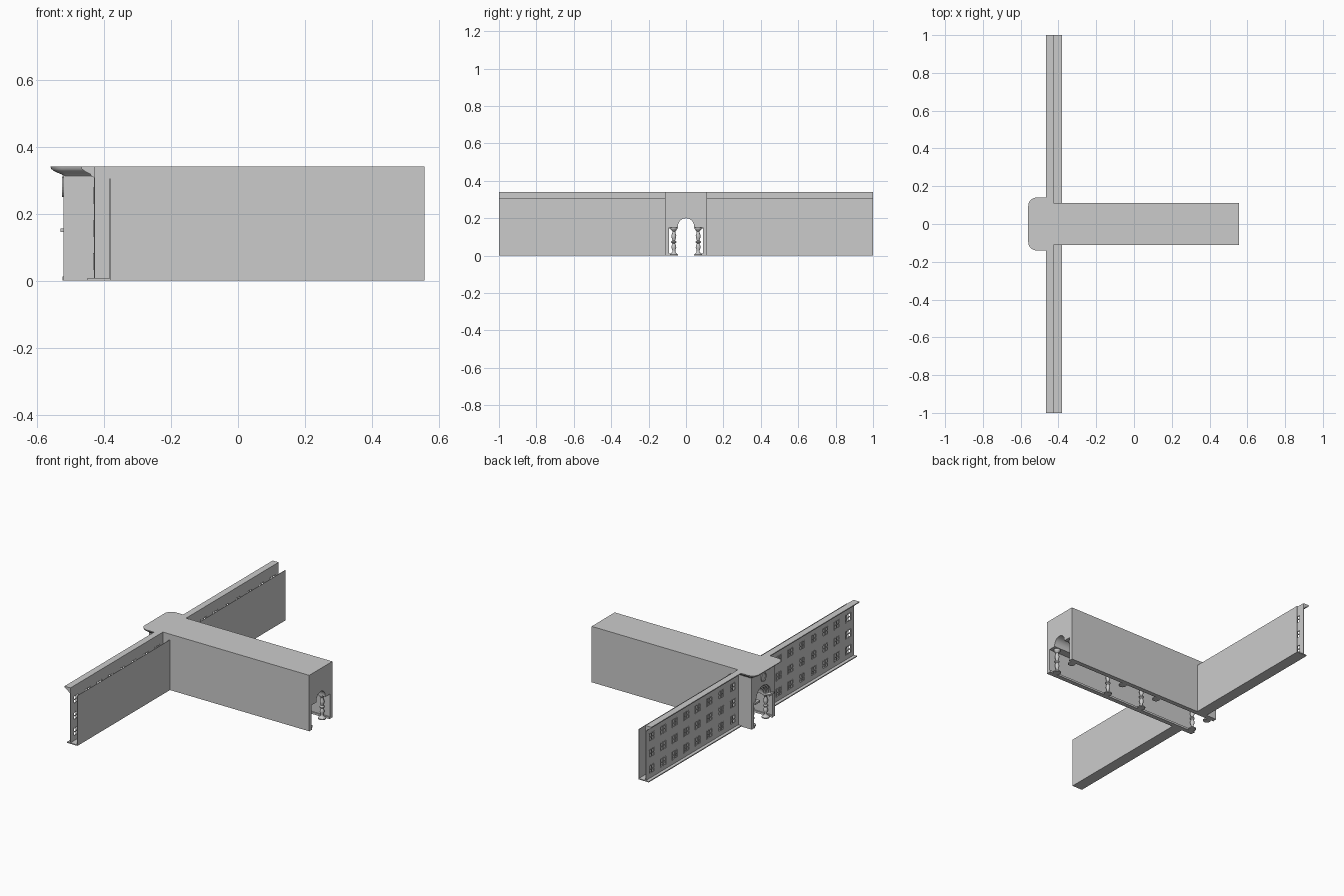
import bpy, bmesh, math

if "Cube" in bpy.data.objects:
    bpy.data.objects.remove(bpy.data.objects["Cube"])

SIDES = (-1, 1)
HW = 0.111            # half width of the central passage
WINGS_END = 1.0


def finish(name, bm, smooth=False):
    bmesh.ops.recalc_face_normals(bm, faces=bm.faces)
    me = bpy.data.meshes.new(name)
    bm.to_mesh(me)
    bm.free()
    ob = bpy.data.objects.new(name, me)
    bpy.context.collection.objects.link(ob)
    if smooth:
        bpy.ops.object.select_all(action='DESELECT')
        ob.select_set(True)
        bpy.context.view_layer.objects.active = ob
        bpy.ops.object.shade_smooth_by_angle(angle=math.radians(40))
    return ob


def add_box(bm, x, y, z):
    y = sorted(y)
    v = [bm.verts.new((a, b, c)) for a in x for b in y for c in z]
    for f in ((0, 1, 3, 2), (4, 6, 7, 5), (0, 4, 5, 1),
              (2, 3, 7, 6), (0, 2, 6, 4), (1, 5, 7, 3)):
        bm.faces.new([v[i] for i in f])


def loft(bm, rings, cap=True, closed=True):
    vs = [[bm.verts.new(p) for p in r] for r in rings]
    n = len(vs[0])
    for a, b in zip(vs, vs[1:]):
        for i in range(n if closed else n - 1):
            j = (i + 1) % n
            bm.faces.new((a[i], a[j], b[j], b[i]))
    if cap:
        bm.faces.new(vs[0])
        bm.faces.new(vs[-1])


def lathe(bm, profile, cx, cy, n=16):
    loft(bm, [[(cx + r * math.cos(2 * math.pi * i / n),
                cy + r * math.sin(2 * math.pi * i / n), z) for i in range(n)]
              for r, z in profile])


# Cross-section of the passage: two aisles and a barrel vault
def section(x, r):
    pts = [(-HW, 0), (-0.09, 0), (-0.09, 0.15), (-r, 0.15)]
    for i in range(17):
        a = math.pi * (1 - i / 16)
        pts.append((r * math.cos(a), 0.157 + r * math.sin(a)))
    pts += [(r, 0.15), (0.09, 0.15), (0.09, 0), (HW, 0), (HW, 0.34), (-HW, 0.34)]
    return [(x, y, z) for y, z in pts]


bm = bmesh.new()
loft(bm, [section(-0.49, 0.043), section(0.557, 0.043)])
finish("passage_body", bm, True)

# Stepped arch rings of the portal
for k, r in enumerate((0.052, 0.061, 0.07)):
    bm = bmesh.new()
    loft(bm, [section(-0.49 - 0.01 * k, r), section(-0.50 - 0.01 * k, r)])
    finish(f"portal_arch_step_{k + 1}", bm, True)

# Small plinths along the inner walls, and imposts over the portal columns
bm = bmesh.new()
for s in SIDES:
    add_box(bm, (-0.523, 0.557), (s * 0.083, s * 0.0905), (0, 0.012))
finish("inner_plinths", bm)
bm = bmesh.new()
for s in SIDES:
    add_box(bm, (-0.53, -0.47), (s * 0.045, s * 0.092), (0.145, 0.156))
finish("portal_imposts", bm)

# Turned columns in two rows
COL = [(0.022, 0), (0.022, 0.006), (0.013, 0.013), (0.008, 0.02), (0.008, 0.028),
       (0.013, 0.042), (0.012, 0.052), (0.007, 0.064), (0.014, 0.070), (0.014, 0.075),
       (0.007, 0.081), (0.012, 0.097), (0.013, 0.107), (0.008, 0.122), (0.008, 0.130),
       (0.015, 0.138), (0.019, 0.143), (0.019, 0.151)]
bm = bmesh.new()
for x in (0.52, 0.14, -0.11, -0.49):
    for s in SIDES:
        lathe(bm, COL, x, s * 0.065)
finish("columns", bm, True)


# Rounded canopy cornice over the portal
def canopy_ring(z, d):
    fx, w, r = -0.56 + d, 0.14 - d * 0.72, max(0.045 - d, 0.008)
    ring = [(-0.43, w)]
    for s, t0 in ((1, 90), (-1, 180)):
        for i in range(9):
            a = math.radians(t0 + 90 * i / 8)
            ring.append((fx + r + r * math.cos(a), s * (w - r) + r * math.sin(a)))
    ring.append((-0.43, -w))
    return [(x, y, z) for x, y in ring]


bm = bmesh.new()
loft(bm, [canopy_ring(z, d) for z, d in
          ((0.312, 0.04), (0.317, 0.034), (0.322, 0.022), (0.328, 0.01),
           (0.333, 0.003), (0.34, 0))])
finish("portal_canopy", bm, True)

# Oval medallion above the portal arch
bm = bmesh.new()
loft(bm, [[(x, k * 0.024 * math.cos(2 * math.pi * i / 20),
            0.28 + k * 0.03 * math.sin(2 * math.pi * i / 20)) for i in range(20)]
          for x, k in ((-0.515, 1), (-0.525, 1), (-0.525, 0.75), (-0.522, 0.7))])
finish("portal_medallion", bm)

# Wings: windowed facade, back wall, floor and cornice
PITCH = (WINGS_END - HW) / 8
ROWS = ((0.033, 0.083), (0.131, 0.179), (0.23, 0.278))
COLS = [(HW + PITCH * (k + 0.5) - 0.026, HW + PITCH * (k + 0.5) + 0.026)
        for k in range(8)]
CORNICE = [(-0.43, 0.308), (-0.437, 0.31), (-0.441, 0.318), (-0.455, 0.325),
           (-0.467, 0.334), (-0.467, 0.34), (-0.428, 0.34)]

for s, side in ((-1, "front"), (1, "rear")):
    # wall grid with the window cells left open
    ys = [HW] + [v for c in COLS for v in c] + [WINGS_END]
    zs = [0] + [v for r in ROWS for v in r] + [0.34]
    bm = bmesh.new()
    g = [[bm.verts.new((-0.43, s * y, z)) for z in zs] for y in ys]
    for i in range(len(ys) - 1):
        for j in range(len(zs) - 1):
            if not (i % 2 and j % 2):
                bm.faces.new((g[i][j], g[i + 1][j], g[i + 1][j + 1], g[i][j + 1]))
    ext = bmesh.ops.extrude_face_region(bm, geom=bm.faces[:], use_keep_orig=True)
    for v in ext["geom"]:
        if isinstance(v, bmesh.types.BMVert):
            v.co.x += 0.003
    finish(f"{side}_wing_facade", bm)

    # frames and crossing bars
    bm = bmesh.new()
    t = 0.004
    for y0, y1 in COLS:
        for z0, z1 in ROWS:
            ym, zm = (y0 + y1) / 2, (z0 + z1) / 2
            for y in (y0 + t / 2, ym, y1 - t / 2):
                add_box(bm, (-0.432, -0.426), (s * (y - t / 2), s * (y + t / 2)), (z0, z1))
            for z in (z0 + t / 2, zm, z1 - t / 2):
                add_box(bm, (-0.4315, -0.4265), (s * y0, s * y1), (z - t / 2, z + t / 2))
    finish(f"{side}_wing_window_frames", bm)

    bm = bmesh.new()
    add_box(bm, (-0.383, -0.38), (s * HW, s * WINGS_END), (0, 0.305))
    finish(f"{side}_wing_back_wall", bm)

    bm = bmesh.new()
    add_box(bm, (-0.45, -0.38), (s * HW, s * WINGS_END), (0, 0.006))
    finish(f"{side}_wing_floor", bm)

    bm = bmesh.new()
    loft(bm, [[(x, s * y, z) for x, z in CORNICE] for y in (HW, WINGS_END)])
    finish(f"{side}_wing_cornice", bm, True)
